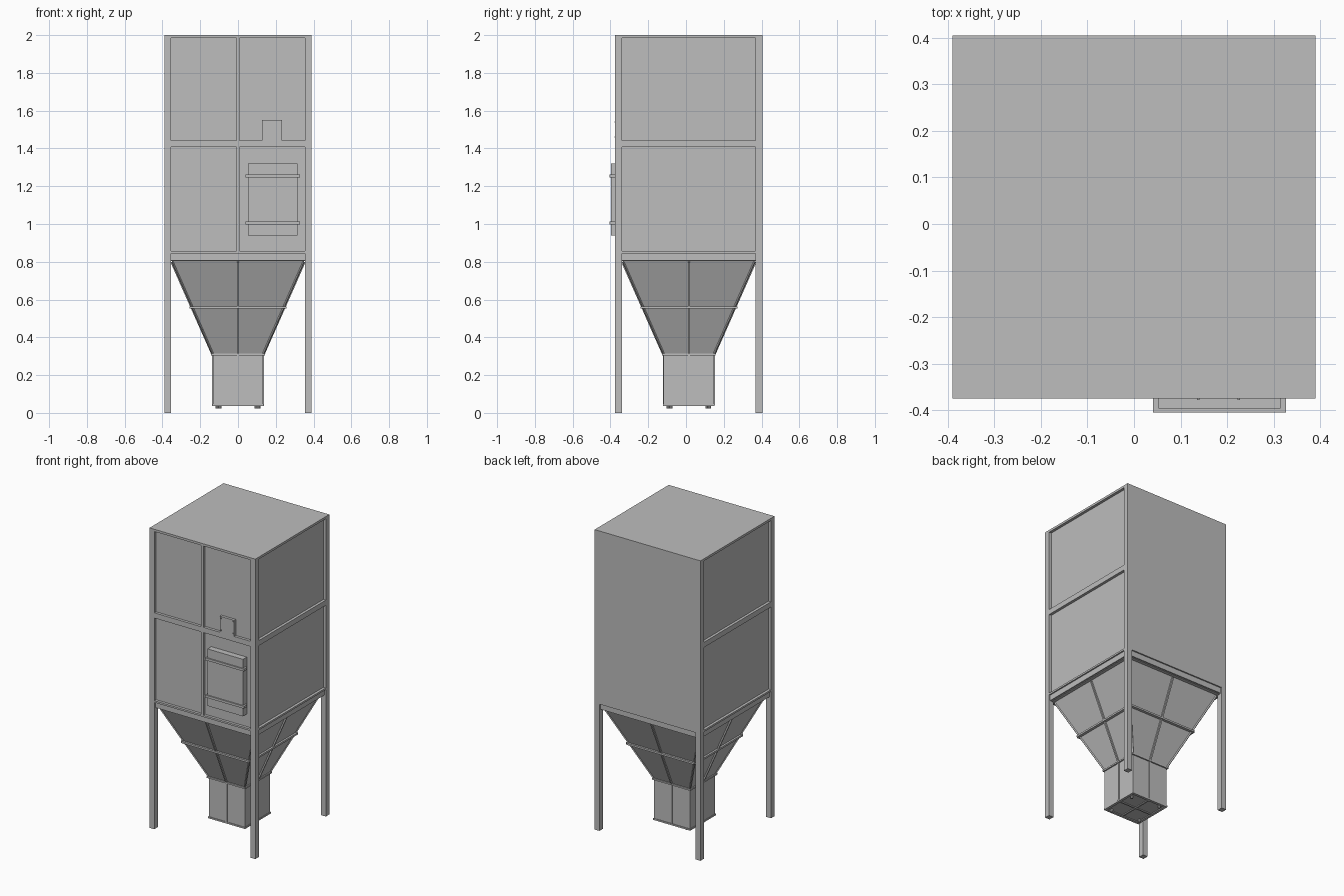
import bpy, bmesh, math
from mathutils import Vector, Matrix

if "Cube" in bpy.data.objects:
    bpy.data.objects.remove(bpy.data.objects["Cube"])

grey = bpy.data.materials.new("plain_grey")
grey.diffuse_color = (0.51, 0.51, 0.51, 1)
grey.use_nodes = True
grey.node_tree.nodes["Principled BSDF"].inputs["Base Color"].default_value = grey.diffuse_color
CY = 0.015                      # the tower axis sits slightly behind the origin
CENTRE = Matrix.Translation((0, CY, 0))


def finish(name, bm, matrix=None):
    if matrix:
        bm.transform(matrix)
    bmesh.ops.recalc_face_normals(bm, faces=bm.faces)
    mesh = bpy.data.meshes.new(name)
    bm.to_mesh(mesh)
    bm.free()
    mesh.materials.append(grey)
    obj = bpy.data.objects.new(name, mesh)
    bpy.context.collection.objects.link(obj)
    return obj


def box(name, x, y, z, matrix=None):
    """Box given as (min, max) pairs on each axis."""
    bm = bmesh.new()
    bmesh.ops.create_cube(bm, size=1)
    for v in bm.verts:
        v.co = Vector([a + (b - a) * (c + 0.5) for c, (a, b) in zip(v.co, (x, y, z))])
    return finish(name, bm, matrix)


def strut(name, p, q, width, depth, normal, matrix):
    """Square bar from p to q with its depth along the given normal."""
    p, q = Vector(p), Vector(q)
    d = (q - p).normalized()
    n = Vector(normal)
    n = (n - n.dot(d) * d).normalized()
    s = d.cross(n) * width / 2
    n = n * depth / 2
    bm = bmesh.new()
    rings = [[bm.verts.new(e + a * s + b * n) for a, b in ((-1, -1), (1, -1), (1, 1), (-1, 1))]
             for e in (p, q)]
    bm.faces.new(rings[0])
    bm.faces.new(rings[1])
    for i in range(4):
        j = (i + 1) % 4
        bm.faces.new((rings[0][i], rings[0][j], rings[1][j], rings[1][i]))
    return finish(name, bm, matrix)


# Four corner posts, full height
for sx in (-1, 1):
    for sy in (-1, 1):
        x = sorted((sx * 0.355, sx * 0.39))
        y = sorted((sy * 0.353, sy * 0.39))
        box("corner_post", x, y, (0, 1.99), CENTRE)

# Roof, recessed cabinet walls, plain back sheet
box("roof", (-0.39, 0.39), (-0.375, 0.405), (1.985, 2.0))
box("cabinet_core", (-0.372, 0.372), (-0.357, 0.387), (0.805, 1.99))
box("back_sheet", (-0.39, 0.39), (0.38, 0.405), (0.845, 2.0))

for k in range(4):
    turn = CENTRE @ Matrix.Rotation(k * math.pi / 2, 4, 'Z')
    # Frame rails and the set-back base beam
    if k != 2:
        box("middle_rail", (-0.36, 0.36), (-0.39, -0.365), (1.408, 1.443), turn)
        box("lower_rail", (-0.36, 0.36), (-0.39, -0.365), (0.845, 0.857), turn)
    box("base_beam", (-0.354, 0.354), (-0.381, -0.34), (0.808, 0.846), turn)
    # Hopper stiffeners
    strut("hopper_rib", (0, -0.35, 0.80), (0, -0.133, 0.31), 0.01, 0.016, (0, -1, 0), turn)
    strut("hopper_corner_seam", (0.348, -0.348, 0.80), (0.133, -0.133, 0.31),
          0.008, 0.008, (1, -1, 0), turn)
    box("hopper_band", (-0.25, 0.25), (-0.257, -0.235), (0.552, 0.564), turn)
    # Outlet stiffeners
    box("outlet_top_band", (-0.142, 0.142), (-0.142, -0.12), (0.305, 0.315), turn)
    box("outlet_rib", (-0.005, 0.005), (-0.138, -0.13), (0.045, 0.31), turn)
    box("outlet_bottom_band", (-0.137, 0.137), (-0.137, -0.12), (0.036, 0.046), turn)
    box("outlet_cross_bar", (-0.005, 0.005), (-0.135, 0), (0.036, 0.045), turn)
    # Small pins under the outlet
    bm = bmesh.new()
    bmesh.ops.create_cone(bm, cap_ends=True, segments=10, radius1=0.008,
                          radius2=0.008, depth=0.02)
    finish("outlet_pin", bm, turn @ Matrix.Translation((0.095, -0.11, 0.034)))

# Vertical divider on the front
box("front_divider", (-0.009, 0.007), (-0.375, -0.35), (0.85, 1.99))

# Hopper: four-sided funnel
bm = bmesh.new()
r2 = math.sqrt(2)
bmesh.ops.create_cone(bm, cap_ends=True, segments=4, radius1=0.132 * r2,
                      radius2=0.352 * r2, depth=0.50)
rot = Matrix.Rotation(math.pi / 4, 4, 'Z')
bm.transform(rot)
if abs(abs(max(v.co.x for v in bm.verts)) - 0.352) > 0.01:   # keep sides square to the axes
    bm.transform(rot)
finish("hopper", bm, CENTRE @ Matrix.Translation((0, 0, 0.56)))
box("outlet_box", (-0.133, 0.133), (-0.133, 0.133), (0.042, 0.315), CENTRE)

# Front bracket with two bolts
box("bracket_plate", (0.128, 0.234), (-0.375, -0.35), (1.42, 1.55))
for x in (0.138, 0.225):
    for z in (1.46, 1.54):
        box("bracket_bolt", (x - 0.003, x + 0.003), (-0.378, -0.37), (z - 0.003, z + 0.003))

# Access door with two clamp bars
box("access_door", (0.053, 0.315), (-0.397, -0.35), (0.94, 1.32))
for z in (1.005, 1.253):
    box("door_bar", (0.041, 0.327), (-0.405, -0.37), (z - 0.008, z + 0.008))
